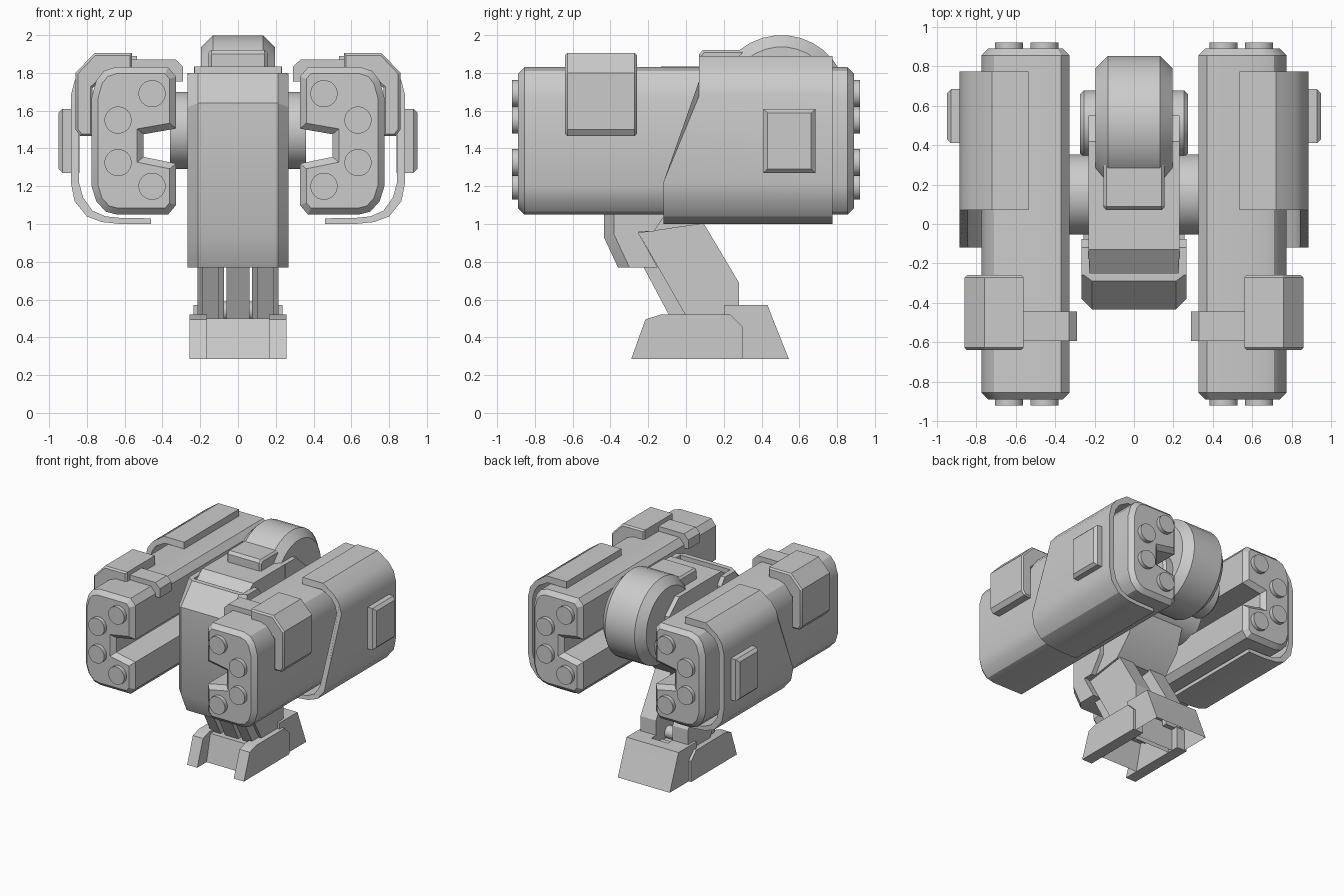
import bpy, bmesh, math
from mathutils import Vector

if "Cube" in bpy.data.objects:
    bpy.data.objects.remove(bpy.data.objects["Cube"])


def prism(name, prof, axis, a, b, bevel=0, pick=None, mirror=False, front=None, open_bottom=False):
    """Extrude a profile from a to b: axis x takes (y,z), axis y takes (x,z)."""
    def place(u, v, t):
        return Vector((t, u, v)) if axis == 'x' else Vector((u, t, v))
    bm = bmesh.new()
    lo = [bm.verts.new(place(u, v, front(v) if front else a)) for u, v in prof]
    hi = [bm.verts.new(place(u, v, b)) for u, v in prof]
    n = len(prof)
    ends = [bm.faces.new(lo), bm.faces.new(hi[::-1])]
    for i in range(n):
        j = (i + 1) % n
        bm.faces.new((lo[i], hi[i], hi[j], lo[j]))
    bmesh.ops.recalc_face_normals(bm, faces=bm.faces[:])
    if bevel:
        edges = [e for f in ends for e in f.edges
                 if pick is None or pick((e.verts[0].co + e.verts[1].co) / 2)]
        bmesh.ops.bevel(bm, geom=edges, offset=bevel, segments=1, affect='EDGES', profile=0.5)
    if open_bottom:
        bmesh.ops.delete(bm, geom=[f for f in bm.faces if f.normal.z < -0.99], context='FACES_ONLY')
    me = bpy.data.meshes.new(name)
    bm.to_mesh(me)
    bm.free()
    ob = bpy.data.objects.new(name, me)
    bpy.context.collection.objects.link(ob)
    if mirror:
        ob.modifiers.new("mirror", 'MIRROR').use_mirror_merge = False
    return ob


def circle(u, v, r, n):
    return [(u + r * math.cos(2 * math.pi * (i + .5) / n),
             v + r * math.sin(2 * math.pi * (i + .5) / n)) for i in range(n)]


def rect(u0, u1, v0, v1):
    return [(u0, v0), (u1, v0), (u1, v1), (u0, v1)]


# Launcher pods, with a groove along the inner side
pod = [(.37, 1.05), (.64, 1.05), (.70, 1.065), (.75, 1.12), (.775, 1.20),
       (.775, 1.67), (.75, 1.76), (.71, 1.81), (.65, 1.83), (.37, 1.83), (.328, 1.78),
       (.328, 1.505), (.50, 1.475), (.50, 1.355), (.328, 1.32), (.328, 1.10)]
prism("launcher_pod", pod, 'y', -.89, .89, bevel=.034, mirror=True)
for end, y in (("front", -.9), ("rear", .9)):
    for i, (x, z) in enumerate([(.455, 1.69), (.635, 1.55), (.635, 1.325), (.455, 1.20)]):
        prism(f"{end}_tube_cap_{i}", circle(x, z, .072, 20), 'y', y - .022, y + .022, mirror=True)

# Curved outer armour with slanted front edge
shell = [(.535, 1.89), (.72, 1.89), (.82, 1.82), (.865, 1.76), (.885, 1.68),
         (.885, 1.22), (.865, 1.12), (.80, 1.04), (.72, 1.01), (.62, 1.0), (.46, 1.0),
         (.46, 1.03), (.62, 1.032), (.70, 1.04), (.77, 1.07), (.82, 1.14), (.842, 1.22),
         (.842, 1.68), (.825, 1.74), (.79, 1.79), (.71, 1.835), (.535, 1.835)]
prism("pod_shell", shell, 'y', 0, .775, mirror=True,
      front=lambda z: -.12 + .19 * min(1, max(0, (z - 1.22) / .46)))
prism("shell_side_box", rect(.41, .685, 1.27, 1.61), 'x', .84, .95, bevel=.022,
      pick=lambda c: c.x > .9, mirror=True)

# Front shoulder box and its strap
box = [(.56, 1.80), (.56, 1.905), (.76, 1.905), (.86, 1.80), (.86, 1.50), (.835, 1.465),
       (.77, 1.465), (.77, 1.72), (.68, 1.80)]
prism("shoulder_box", box, 'y', -.64, -.26, bevel=.012, mirror=True)
strap = [(.29, 1.755), (.29, 1.83), (.33, 1.87), (.58, 1.87), (.58, 1.82), (.36, 1.82), (.34, 1.755)]
prism("pod_strap", strap, 'y', -.595, -.445, mirror=True)

# Cross axle, main body and front armour
prism("cross_axle", circle(.15, 1.495, .205, 32), 'x', -.36, .36)
body = [(-.26, .95), (-.26, 1.74), (-.13, 1.835), (.30, 1.835), (.30, 1.40), (.22, 1.15), (.08, 1.0)]
prism("body", body, 'x', -.23, .23)
prism("drum_fork", [(.28, 1.835), (.42, 1.835), (.55, 1.72), (.55, 1.58), (.42, 1.45), (.28, 1.36)],
      'x', .19, .232, mirror=True)
armour = [(-.435, .93), (-.435, 1.64), (-.29, 1.80), (-.25, 1.80), (-.25, .95), (-.15, .77), (-.36, .77)]
prism("front_armour", armour, 'x', -.267, .267, bevel=.055, pick=lambda c: c.y < -.31 and c.z > .8)
prism("armour_side", [(-.26, .96), (-.26, 1.80), (-.12, 1.80), (-.075, 1.74), (-.075, 1.10), (-.17, .96)],
      'x', .225, .267, mirror=True)
prism("top_hatch", [(.07, 1.80), (.07, 1.90), (.09, 1.922), (.31, 1.922), (.31, 1.80)],
      'x', -.155, .155, bevel=.015)

# Rear drum
prism("drum", circle(.505, 1.65, .35, 32), 'x', -.195, .195, bevel=.062)
prism("drum_hub", circle(.51, 1.51, .17, 28), 'x', -.275, .275, bevel=.02)

# Slanted leg: side plates, centre strut, knee pin
leg = [(-.25, 1.06), (.06, 1.06), (.28, .69), (.28, .46), (.03, .46), (-.25, .95)]
prism("leg_plate", leg, 'x', .075, .215, mirror=True)
strut = [(-.26, .85), (-.08, .85), (.12, .48), (-.07, .48)]
prism("leg_strut", strut, 'x', -.06, .06)
prism("leg_piston", [(-.24, .80), (-.14, .80), (.03, .48), (-.07, .48)], 'x', .10, .19, mirror=True)
prism("ankle_pin", circle(.12, .54, .05, 16), 'x', -.20, .20)

# Feet: two toes, recessed middle, wedge heel
toe = [(-.29, .285), (-.215, .495), (-.135, .52), (.235, .52), (.30, .455), (.30, .285)]
prism("toe", toe, 'x', .165, .257, mirror=True)
prism("foot_middle", [(-.17, .285), (-.12, .50), (.24, .50), (.24, .285)], 'x', -.17, .17, open_bottom=True)
prism("heel", [(.20, .285), (.20, .51), (.455, .51), (.545, .285)], 'x', -.235, .235, open_bottom=True)
prism("heel_top", [(.20, .50), (.20, .57), (.432, .57), (.459, .50)], 'x', .075, .235, mirror=True)
prism("heel_back", [(.34, .50), (.34, .57), (.432, .57), (.459, .50)], 'x', -.08, .08)

# Smooth the rounded parts, keep hard edges
for ob in bpy.data.objects:
    ob.select_set(True)
    bpy.context.view_layer.objects.active = ob
bpy.ops.object.shade_smooth_by_angle(angle=math.radians(28))
